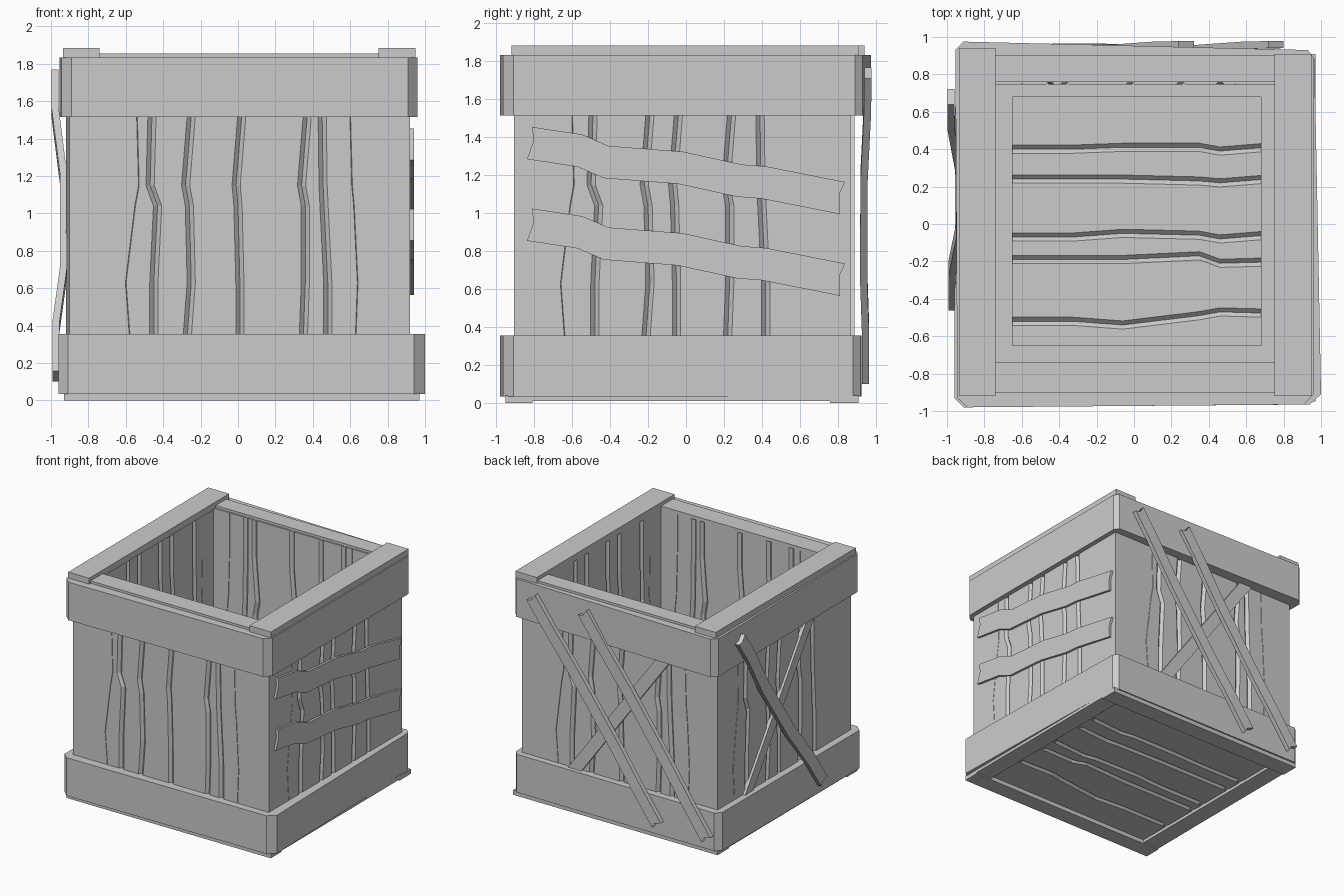
import bpy
import bmesh
from mathutils import Matrix, Vector

cube = bpy.data.objects.get("Cube")
if cube:
    bpy.data.objects.remove(cube)

wood = bpy.data.materials.new("grey_wood")
wood.use_nodes = True
GREY = (0.6, 0.6, 0.6, 1)
wood.diffuse_color = GREY
wood.node_tree.nodes["Principled BSDF"].inputs["Base Color"].default_value = GREY


def finish(name, bm, matrix=None):
    bmesh.ops.recalc_face_normals(bm, faces=bm.faces)
    if matrix:
        bm.transform(matrix)
    mesh = bpy.data.meshes.new(name)
    bm.to_mesh(mesh)
    bm.free()
    mesh.materials.append(wood)
    obj = bpy.data.objects.new(name, mesh)
    bpy.context.collection.objects.link(obj)


def loft(name, rows, matrix=None, closed=False):
    """Skin closed cross-sections; cap the ends or join them into a ring."""
    bm = bmesh.new()
    loops = [[bm.verts.new(p) for p in row] for row in rows]
    pairs = list(zip(loops, loops[1:]))
    if closed:
        pairs.append((loops[-1], loops[0]))
    else:
        bm.faces.new(loops[0])
        bm.faces.new(loops[-1])
    for a, b in pairs:
        for i in range(len(a)):
            j = (i + 1) % len(a)
            bm.faces.new((a[i], a[j], b[j], b[i]))
    finish(name, bm, matrix)


def rect(x0, y0, x1, y1):
    return [(x0, y0), (x1, y0), (x1, y1), (x0, y1)]


def box(name, x, y, z):
    loft(name, [[(*p, h) for p in rect(x[0], y[0], x[1], y[1])] for h in z])


def ring(name, outer, hole, z0, z1):
    """Hollow band from matching outer and inner outlines."""
    rows = [[(*o, z0), (*o, z1), (*i, z1), (*i, z0)] for o, i in zip(outer, hole)]
    loft(name, rows, closed=True)


def frame(u, w, n, origin):
    """Local axes: along the face, up the face, outward."""
    m = Matrix((u, w, n)).transposed().to_4x4()
    m.translation = Vector(origin)
    return m


X, Y, Z = Vector((1, 0, 0)), Vector((0, 1, 0)), Vector((0, 0, 1))
FRONT = frame(X, Z, -Y, (0, -0.905, 0))
RIGHT = frame(Y, Z, X, (0.92, 0, 0))
BACK = frame(-X, Z, Y, (0, 0.867, 0))
LEFT = frame(-Y, Z, -X, (-0.9, 0, 0))
FLOOR = frame(Y, X, -Z, (0, 0, 0.035))

# Wavy plank seams: sideways drift of each seam at each level
LEVELS = (0.36, 0.63, 1.04, 1.15, 1.52)
DRIFT = ((-.03, -.05, 0, .02, .01), (.01, .01, .03, -.01, 0), (-.01, .01, 0, -.02, .01),
         (.01, .01, 0, -.01, .02), (-.01, 0, 0, -.02, .01), (.01, .01, -.01, -.015, -.02),
         (.01, .02, 0, -.01, -.02))
SEAMS_A = (-0.55, -0.46, -0.26, 0, 0.36, 0.47, 0.62)
SEAMS_B = (-0.61, -0.49, -0.2, -0.06, 0.23, 0.41)


def panel(name, matrix, seams, u, w, thick, shift=0):
    """Slab of planks with V-shaped seams on both sides; the outermost are hairlines."""
    heights = [w[0]] + [h - shift for h in LEVELS] + [w[1]]
    last = len(LEVELS) - 1
    rows = []
    for k, h in enumerate(heights):
        lev = min(max(k - 1, 0), last)
        outside, inside = [(u[0], h, 0)], [(u[0], h, -thick)]
        for c, drift in zip(seams, DRIFT):
            half, deep = (0.002, 0.004) if abs(c) > 0.5 else (0.022, 0.022)
            c += drift[lev]
            for du, dd in ((-half, 0), (0, deep), (half, 0)):
                outside.append((c + du, h, -dd))
                inside.append((c + du, h, dd - thick))
        outside.append((u[1], h, 0))
        inside.append((u[1], h, -thick))
        rows.append(outside + inside[::-1])
    loft(name, rows, matrix)


def board(name, matrix, path, width, thick, upright=False, notch=0.02):
    """Nailed board following (along, up, out) points, with notched ends."""
    pts = [Vector(p) for p in path]
    run = pts[-1] - pts[0]
    flat = Vector((run.x, run.y, 0)).normalized()
    side = Vector((0.15, 1, 0)) if upright else Vector((-flat.y, flat.x, 0))
    out = Vector((0, 0, thick))
    rows = []
    for k, p in enumerate(pts):
        dent = flat * (notch if k == 0 else -notch if k == len(pts) - 1 else 0)
        edge = [p + side * width / 2, p + side * width * 0.1 + dent, p - side * width / 2]
        rows.append(edge + [q + out for q in reversed(edge)])
    loft(name, rows, matrix)


# Walls and floor
height = (0.04, 1.835)
panel("front_wall", FRONT, SEAMS_A, (-0.9, 0.92), height, 0.16)
panel("back_wall", BACK, SEAMS_A, (-0.92, 0.9), height, 0.12)
panel("right_wall", RIGHT, SEAMS_B, (-0.75, 0.75), height, 0.165)
panel("left_wall", LEFT, SEAMS_B, (-0.75, 0.75), height, 0.15)
panel("floor", FLOOR, SEAMS_B[1:], (-0.81, 0.8), (-0.8, 0.85), 0.15, shift=0.69)
ring("floor_border", rect(-0.78, -0.78, 0.78, 0.78), rect(-0.65, -0.65, 0.68, 0.68), 0.1, 0.195)

# Corner-cut bands around bottom and top
hole = [(sx * 0.85, sy * 0.84) for sx, sy in
        ((-1, -1), (-.99, -1), (.99, -1), (1, -1), (1, .99), (.99, 1), (-.99, 1), (-1, .99))]
lower = [(-.96, -.93), (-.91, -.98), (.94, -.965), (1, -.91),
         (.965, .88), (.93, .92), (-.91, .925), (-.955, .88)]
upper = [(-.945, -.93), (-.89, -.98), (.91, -.965), (.96, -.91),
         (.96, .89), (.93, .93), (-.91, .975), (-.955, .93)]
ring("lower_band", lower, hole, 0.035, 0.355)
ring("upper_band", upper, hole, 1.515, 1.835)

# Rim boards
box("rim_left", (-0.935, -0.74), (-0.92, 0.94), (1.83, 1.885))
box("rim_right", (0.75, 0.95), (-0.92, 0.91), (1.83, 1.885))
box("rim_front", (-0.74, 0.75), (-0.9, -0.74), (1.825, 1.855))
box("rim_back", (-0.74, 0.75), (0.76, 0.9), (1.825, 1.855))

# Base boards
box("base_front", (-0.93, 0.97), (-0.95, -0.81), (0, 0.04))
box("base_back", (-0.93, 0.97), (0.76, 0.91), (0, 0.04))
box("base_left", (-0.93, -0.78), (-0.81, 0.76), (0.01, 0.045))
box("base_right", (0.82, 0.97), (-0.81, 0.76), (0.01, 0.045))

# Two bent boards across the right side
bend = ((-.825, 1.37), (-.56, 1.33), (-.42, 1.27), (-.03, 1.24), (.28, 1.172), (.41, 1.162), (.825, 1.08))
for name, drop in (("upper_side_board", 0), ("lower_side_board", 0.43)):
    board(name, RIGHT, [(u, w - drop, 0) for u, w in bend], 0.17, 0.02, upright=True)

# Long diagonal boards over both bands: height share and outward offset
BOW = ((0, 0.055), (0.16, 0.055), (0.34, 0.015), (0.66, 0.015), (0.88, 0.06), (1, 0.06))
SLIGHT_BOW = ((0, 0.06), (0.16, 0.06), (0.34, 0.05), (0.66, 0.052), (0.88, 0.07), (1, 0.073))


def long_board(name, matrix, top, bottom, bow):
    path = [(bottom + (top - bottom) * t, 0.13 + 1.61 * t, d) for t, d in bow]
    board(name, matrix, path, 0.1, 0.038)


long_board("left_long_board", LEFT, -0.68, 0.42, BOW)
long_board("back_long_board_outer", BACK, -0.76, 0.4, SLIGHT_BOW)
long_board("back_long_board_inner", BACK, -0.28, 0.86, SLIGHT_BOW)

# Short cross braces tucked behind the bands
board("back_brace", BACK, [(0.46, 1.56, -0.01), (-0.44, 0.32, -0.01)], 0.1, 0.03)
board("left_brace", LEFT, [(0.38, 1.56, -0.01), (-0.5, 0.32, -0.01)], 0.09, 0.03)
